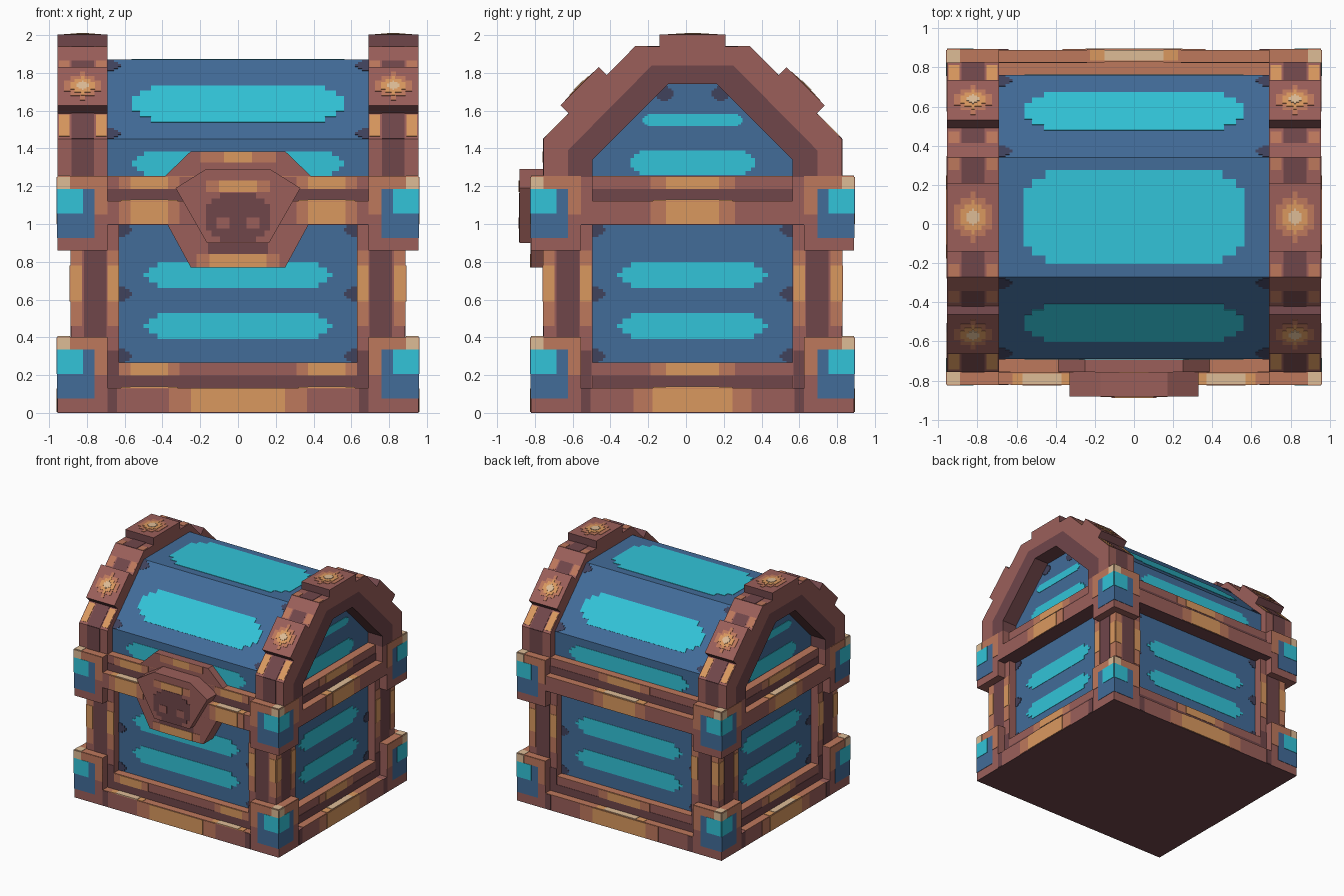
import bpy, bmesh

old = bpy.data.objects.get("Cube")
if old:
    bpy.data.objects.remove(old)

SHIFT = 0.035          # the clasp sticks out in front, so the chest sits back a little
K = 0.5 ** 0.5


# Materials
def lin(c):
    c /= 255
    return c / 12.92 if c < 0.04 else ((c + 0.055) / 1.055) ** 2.4


PALETTE = {"red_brown": "9B5F5A", "dark_maroon": "70464A", "mid_brown": "BE785C",
           "orange": "DA995F", "tan": "DEBC96", "blue": "426C99",
           "cyan": "32C4D8", "navy": "40425C"}
MATS = []
for label, code in PALETTE.items():
    rgba = [lin(b) for b in bytes.fromhex(code)] + [1]
    m = bpy.data.materials.new(label)
    m.use_nodes = True
    m.diffuse_color = rgba
    bsdf = m.node_tree.nodes["Principled BSDF"]
    bsdf.inputs["Base Color"].default_value = rgba
    bsdf.inputs["Roughness"].default_value = 0.8
    MATS.append(m)
RED, DARK, MID, ORANGE, TAN, BLUE, CYAN, NAVY = range(len(MATS))


# Placements: u across, v along, w outward
def front(u, v, w): return (u, -w, v)
def back(u, v, w): return (-u, w, v)
def side(u, v, w): return (w, u, v)
def up(u, v, w): return (u, v, w)


def slope(y, z, x=0):
    """45 degree surface rising backwards from the edge (y, z)."""
    return lambda u, v, w: (x + u, y + (v - w) * K, z + (v + w) * K)


def prism(bm, mat, place, pts, w0, w1):
    lo = [bm.verts.new(place(u, v, w0)) for u, v in pts]
    hi = [bm.verts.new(place(u, v, w1)) for u, v in pts]
    n = len(pts)
    faces = [bm.faces.new((lo[i], lo[(i + 1) % n], hi[(i + 1) % n], hi[i])) for i in range(n)]
    faces += [bm.faces.new(lo), bm.faces.new(hi)]
    for f in faces:
        f.material_index = mat
    return faces


def rect(bm, mat, place, u0, u1, v0, v1, w0, w1):
    return prism(bm, mat, place, [(u0, v0), (u1, v0), (u1, v1), (u0, v1)], w0, w1)


def paint(bm, mat, place, u0, u1, v0, v1, w, level=1):
    rect(bm, mat, place, u0, u1, v0, v1, w - 0.001, w + 0.003 * level)


def stepped(bm, mat, place, cu, cv, a, b, s, w, level=1):
    """Thin patch with stair-stepped corners."""
    q = [(a, b - 2 * s), (a - s, b - 2 * s), (a - s, b - s), (a - 2.5 * s, b - s), (a - 2.5 * s, b)]
    pts = q + [(-x, y) for x, y in q[::-1]]
    pts += [(-x, -y) for x, y in pts]
    prism(bm, mat, place, [(cu + x, cv + y) for x, y in pts], w - 0.001, w + 0.003 * level)


def glow(bm, place, centre, v0, v1, w, bands):
    """Nested bands, lightest in the middle."""
    for level, (mat, half) in enumerate(bands, 1):
        paint(bm, mat, place, centre - half, centre + half, v0, v1, w, level)


def finish(name, bm, mirror=""):
    bmesh.ops.recalc_face_normals(bm, faces=bm.faces)
    used = sorted({f.material_index for f in bm.faces})
    for f in bm.faces:
        f.material_index = used.index(f.material_index)
    mesh = bpy.data.meshes.new(name)
    bm.to_mesh(mesh)
    bm.free()
    for i in used:
        mesh.materials.append(MATS[i])
    ob = bpy.data.objects.new(name, mesh)
    ob.location.y = SHIFT
    bpy.context.collection.objects.link(ob)
    if mirror:
        mod = ob.modifiers.new("Mirror", "MIRROR")
        mod.use_axis = ("x" in mirror, "y" in mirror, False)
        mod.use_mirror_merge = False


# Floor and body
bm = bmesh.new()
rect(bm, DARK, up, -0.955, 0.955, -0.855, 0.855, 0, 0.004)
finish("floor", bm)
bm = bmesh.new()
rect(bm, BLUE, up, -0.82, 0.82, -0.725, 0.725, 0.004, 1.25)
finish("body", bm)

# Painted body panels
for name, place, w, half, axis in (("front_back_panels", front, 0.725, 0.63, "y"),
                                   ("side_panels", side, 0.82, 0.53, "x")):
    bm = bmesh.new()
    for z in (0.46, 0.73):
        stepped(bm, CYAN, place, 0, z, half - 0.13, 0.07, 0.03, w)
    for z in (0.3, 0.63, 0.97):
        for u in (-half, half):
            stepped(bm, NAVY, place, u, z, 0.07, 0.04, 0.015, w)
    finish(name, bm, axis)

# Lid with painted facets and end panels
bm = bmesh.new()
lid = [(-0.725, 1.25), (-0.725, 1.45), (-0.305, 1.87)]
prism(bm, BLUE, side, lid + [(-y, z) for y, z in lid[::-1]], -0.82, 0.82)
stepped(bm, CYAN, up, 0, 0, 0.565, 0.24, 0.045, 1.87)
finish("lid", bm)
bm = bmesh.new()
face = slope(-0.725, 1.45)
stepped(bm, CYAN, face, 0, 0.262, 0.56, 0.137, 0.04, 0)
stepped(bm, CYAN, front, 0, 1.32, 0.56, 0.065, 0.025, 0.725)
for u in (-0.69, 0.69):
    for v in (0.04, 0.55):
        stepped(bm, NAVY, face, u, v, 0.07, 0.04, 0.015, 0)
finish("lid_facet_paint", bm, "y")
bm = bmesh.new()
stepped(bm, CYAN, side, 0, 1.55, 0.265, 0.032, 0.01, 0.82)
stepped(bm, CYAN, side, 0, 1.325, 0.33, 0.065, 0.02, 0.82)
for u in (-0.15, 0.15):
    stepped(bm, NAVY, side, u, 1.69, 0.05, 0.04, 0.012, 0.82)
finish("lid_end_paint", bm, "x")

# Rails: flush beam plus a stepped-back strip, bottom and top
for name, place, d, beam, strip, centres, s, axis in (
        ("front_rails", front, 0.855, 0.69, 0.69, (-0.47, 0.47), 1, ""),
        ("back_rails", back, 0.855, 0.69, 0.69, (0,), 1.5, ""),
        ("side_rails", side, 0.955, 0.59, 0.53, (0,), 1.4, "x")):
    bm = bmesh.new()
    flush, setback, inner = d, d - 0.065, d - 0.135
    warm = [(MID, 0.16 * s), (ORANGE, 0.1 * s)]
    for z0, z1, z2 in ((0.004, 0.13, 0.265), (1.0, 1.12, 1.25)):
        zm = (z1 + z2) / 2
        rect(bm, RED, place, -beam, beam, z0, z1, inner, flush)
        rect(bm, RED, place, -strip, strip, z1, z2, inner, setback)
        paint(bm, DARK, place, -strip, strip, z1, zm, setback)

        def ledge(u, v, w, place=place):
            return place(u, w, v)
        paint(bm, MID, ledge, -strip, strip, setback, flush, z1)
        paint(bm, MID, ledge, -strip, strip, inner, setback, z2)
        for c in centres:
            glow(bm, place, c, zm, z2, setback, warm)
            glow(bm, ledge, c, setback + 0.01, flush, z1 + 0.003, [(ORANGE, 0.15 * s), (TAN, 0.1 * s)])
        if z0 > 0.5:
            rect(bm, DARK, place, -beam, beam, z0 - 0.004, z0, inner, flush)
            for c in centres:
                glow(bm, place, c, z0, z1, flush, warm)
        else:
            glow(bm, place, 0, z0, z1, flush, [(MID, 0.53 * beam), (ORANGE, 0.36 * beam)])
            for e in (-1, 1):
                paint(bm, DARK, place, e * (beam - 0.025) - 0.025, e * (beam - 0.025) + 0.025, z0, z1, flush)
    if axis:
        for u in (-0.56, 0.56):
            rect(bm, RED, place, u - 0.03, u + 0.03, 1.12, 1.25, inner, flush)
    finish(name, bm, axis)


def edge_faces(x, y):
    """The two outer faces meeting at a vertical edge, u measured inward."""
    return (lambda u, v, w: (x - u, -y - w, v), lambda u, v, w: (x + w, -y + u, v))


# Corner posts
bm = bmesh.new()
rect(bm, RED, up, 0.63, 0.885, -0.79, -0.53, 0.004, 1.0)
for place in edge_faces(0.885, 0.79):
    paint(bm, DARK, place, 0.07, 0.19, 0.4, 0.86, 0)
    paint(bm, DARK, place, 0.19, 0.255, 0.13, 0.33, 0)
    for u in (0, 0.195):
        paint(bm, MID, place, u, u + 0.06, 0.46, 0.86, 0)
        paint(bm, ORANGE, place, u, u + 0.06, 0.59, 0.78, 0, 2)
finish("corner_posts", bm, "xy")

# Corner brackets, lower and upper
for name, z0, z1 in (("lower_brackets", 0.004, 0.4), ("upper_brackets", 0.86, 1.25)):
    bm = bmesh.new()
    rect(bm, RED, up, 0.69, 0.955, -0.855, -0.59, z0, z1)
    paint(bm, MID, up, 0.69, 0.955, -0.855, -0.59, z1)
    paint(bm, TAN, up, 0.89, 0.955, -0.855, -0.79, z1, 2)
    for place in edge_faces(0.955, 0.855):
        paint(bm, MID, place, 0, 0.265, z1 - 0.065, z1, 0)
        paint(bm, MID, place, 0.195, 0.265, z1 - 0.2, z1 - 0.065, 0)
        paint(bm, TAN, place, 0, 0.065, z1 - 0.065, z1, 0, 2)
        paint(bm, BLUE, place, 0, 0.195, z1 - 0.325, z1 - 0.065, 0)
        paint(bm, CYAN, place, 0, 0.135, z1 - 0.195, z1 - 0.065, 0, 2)
    finish(name, bm, "xy")

# Lid arches: red outer ring and dark inner ring
bm = bmesh.new()
rings = [[(-0.79, 1.25), (-0.79, 1.45), (-0.305, 1.94)],
         [(-0.66, 1.25), (-0.66, 1.39), (-0.215, 1.84)],
         [(-0.53, 1.25), (-0.53, 1.34), (-0.13, 1.74)]]
rings = [r + [(-y, z) for y, z in r[::-1]] for r in rings]
for mat, outer, inner in ((RED, rings[0], rings[1]), (DARK, rings[1], rings[2])):
    prism(bm, mat, side, outer + inner[::-1], 0.69, 0.955)
finish("lid_arches", bm, "x")

# Arch paint and raised studs
XC = 0.8225
ramp = slope(-0.79, 1.45, XC)


def leg(u, v, w): return (XC + u, -0.79 - w, v)
def crown(u, v, w): return (XC + u, v, 1.94 + w)


def stud(bm, place, v0, v1):
    faces = rect(bm, RED, place, -0.1325, 0.1325, v0, v1, 0, 0.062)
    for f in (faces[0], faces[2]):
        f.material_index = DARK
    c, h = (v0 + v1) / 2, (v1 - v0) / 2
    for level, (mat, k) in enumerate(((MID, 0.75), (ORANGE, 0.5), (TAN, 0.25)), 1):
        stepped(bm, mat, place, 0, c, 0.13 * k, h * k, 0.045 * k, 0.062, level)


bm = bmesh.new()
paint(bm, DARK, leg, -0.06, 0.06, 1.25, 1.45, 0)
paint(bm, DARK, ramp, -0.06, 0.06, 0, 0.686, 0)
paint(bm, DARK, crown, -0.06, 0.06, -0.305, -0.17, 0)
for e in (-1, 1):
    u0, u1 = sorted((e * 0.07, e * 0.125))
    paint(bm, ORANGE, ramp, u0, u1, 0.02, 0.18, 0)
    paint(bm, MID, ramp, u0, u1, 0.5, 0.686, 0)
    paint(bm, MID, crown, u0, u1, -0.305, -0.24, 0)
stud(bm, ramp, 0.19, 0.476)
finish("arch_paint_and_slope_studs", bm, "xy")
bm = bmesh.new()
stud(bm, crown, -0.175, 0.175)
finish("crown_studs", bm, "x")

# Clasp: upper and lower backing plates with a raised plate
bm = bmesh.new()
prism(bm, RED, front, [(-0.39, 1.25), (0.39, 1.25), (0.25, 1.385), (-0.25, 1.385)], 0.7, 0.79)
prism(bm, RED, front, [(-0.25, 0.77), (0.25, 0.77), (0.375, 1.0), (-0.375, 1.0)], 0.7, 0.855)
glow(bm, front, 0, 1.325, 1.385, 0.79, [(MID, 0.2), (ORANGE, 0.075)])
glow(bm, front, 0, 0.77, 0.84, 0.855, [(MID, 0.22), (ORANGE, 0.15)])
paint(bm, DARK, front, -0.16, 0.16, 0.84, 0.9, 0.855)
finish("clasp_backing", bm)
bm = bmesh.new()
prism(bm, RED, front, [(-0.165, 0.9), (0.165, 0.9), (0.33, 1.19), (0.17, 1.29),
                       (-0.17, 1.29), (-0.33, 1.19)], 0.75, 0.917)
stepped(bm, DARK, front, 0, 1.035, 0.17, 0.13, 0.03, 0.917)
for u in (-0.08, 0.08):
    paint(bm, RED, front, u - 0.035, u + 0.035, 0.975, 1.035, 0.917, 2)
glow(bm, front, 0, 1.17, 1.23, 0.917, [(MID, 0.17), (ORANGE, 0.1)])
finish("clasp_plate", bm)
